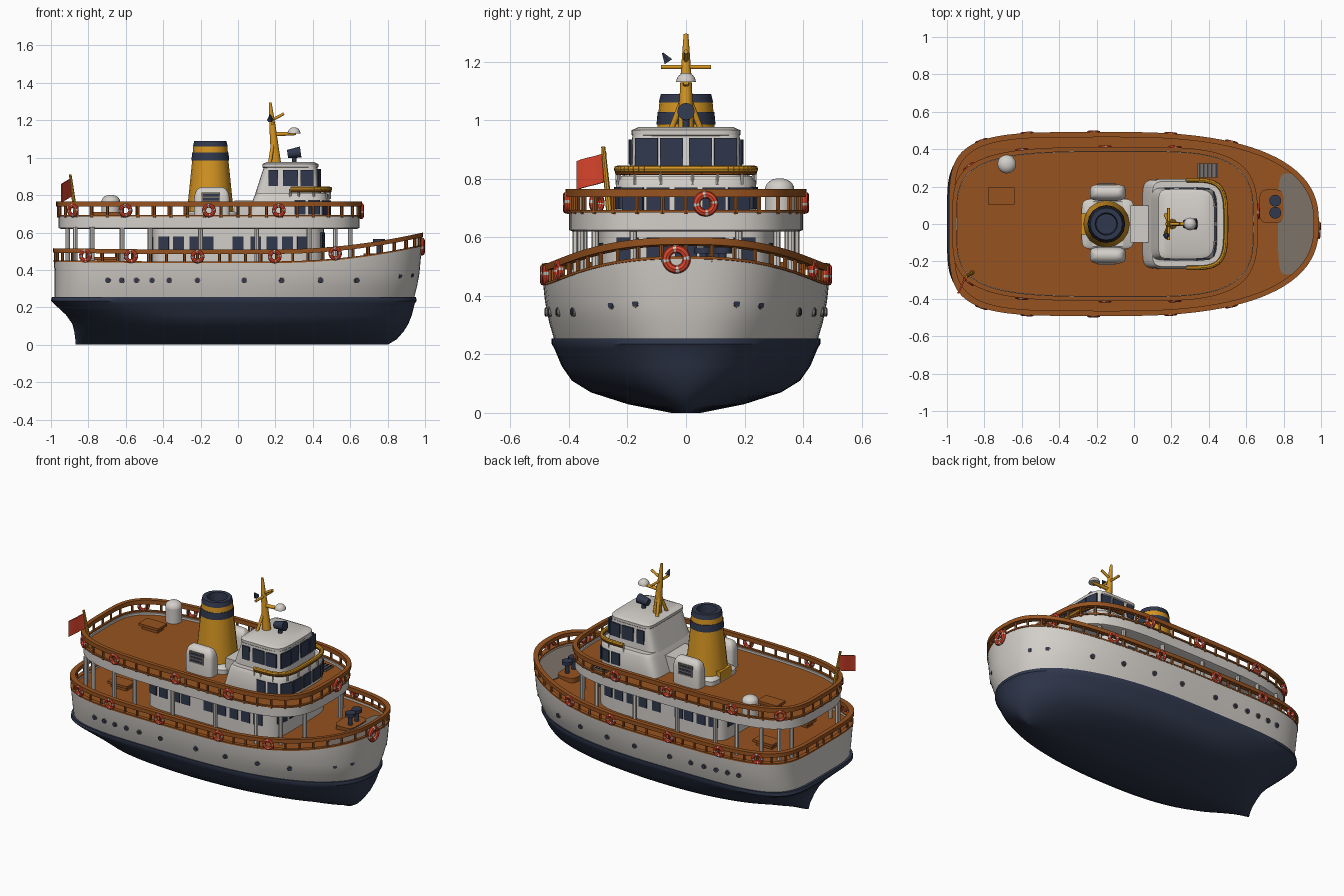
import bpy, bmesh, math
from mathutils import Vector, Matrix

if "Cube" in bpy.data.objects:
    bpy.data.objects.remove(bpy.data.objects["Cube"])

MATS = []
for n, c in (("white_paint", (.65, .62, .585)), ("navy_paint", (.030, .040, .075)), ("brown_wood", (.31, .086, .014)),
             ("yellow_paint", (.66, .30, .016)), ("red_paint", (.70, .06, .025)), ("grey_metal", (.20, .165, .135))):
    MATS.append(bpy.data.materials.new(n))
    MATS[-1].diffuse_color = (*c, 1)
WHITE, NAVY, BROWN, YELLOW, RED, GREY = range(6)
bm = bmesh.new()  # the part being built

def finish(name):
    """Turn the current bmesh into an object with only the materials it uses."""
    bmesh.ops.recalc_face_normals(bm, faces=bm.faces)
    used = sorted({f.material_index for f in bm.faces})
    for f in bm.faces:
        f.material_index = used.index(f.material_index)
    me = bpy.data.meshes.new(name)
    bm.to_mesh(me)
    bm.clear()
    for i in used:
        me.materials.append(MATS[i])
    bpy.context.collection.objects.link(bpy.data.objects.new(name, me))

def loft(rings, mat, closed=False, bottom=None, top=None):
    """Skin rings of points; mat is a colour or a rule of the ring number; bottom and top are cap colours."""
    rows = [[bm.verts.new(p) for p in r] for r in rings]
    n = len(rows[0])
    for i in range(len(rows) if closed else len(rows) - 1):
        a, b = rows[i], rows[(i + 1) % len(rows)]
        for j in range(n):
            f = bm.faces.new((a[j], a[(j + 1) % n], b[(j + 1) % n], b[j]))
            f.material_index = mat(i) if callable(mat) else mat
    for row, cap in ((rows[0], bottom), (rows[-1], top)):
        for j in range(n // 2 if cap is not None else 0):  # strips across the ring
            q = dict.fromkeys((row[j], row[j + 1], row[(n - j - 1) % n], row[(n - j) % n]))
            bm.faces.new(list(q)).material_index = cap

def ring(o, z, d=0, n=96, dy=0):
    """Plan outline o = (back, front, half width, back power, front power, middle), grown by d."""
    xb, xf, w, nb, nf, cx = o
    out = []
    for i in range(n):
        c, s = math.cos(2 * math.pi * i / n), math.sin(2 * math.pi * i / n)
        p = 2 / (nf if c >= 0 else nb)
        x = cx + math.copysign(((xf - cx if c >= 0 else cx - xb) + d) * abs(c) ** p, c)
        y = math.copysign((w + d) * abs(s) ** p, s) if abs(s) > 1e-9 else 0
        out.append(Vector((x, y + dy, z(x) if callable(z) else z)))
    return out

def spot(o, x, y, z):
    """Nearest point on an outline with its outward direction."""
    r = ring(o, z, n=720)
    i = min(range(720), key=lambda k: (r[k].x - x) ** 2 + (r[k].y - y) ** 2)
    t = r[(i + 1) % 720] - r[i - 1]
    return r[i], Vector((t.y, -t.x, 0)).normalized()

def walk(o, count, z):
    """Evenly spaced points along an outline."""
    r = ring(o, z, n=720)
    total, run, out = sum((r[i] - r[i - 1]).length for i in range(720)), 0, []
    for i, p in enumerate(r):
        if run >= total / count * len(out):
            out.append(p)
        run += (r[(i + 1) % 720] - p).length
    return out

def tube(p, q, r0, r1, mat, seg=10):
    p, q = Vector(p), Vector(q)
    m = (q - p).to_track_quat('Z', 'Y').to_matrix()
    circ = [m @ Vector((math.cos(2 * math.pi * k / seg), math.sin(2 * math.pi * k / seg), 0)) for k in range(seg)]
    loft([[p + v * r0 for v in circ], [q + v * r1 for v in circ]], mat, bottom=mat, top=mat)

def box(c, size, mat, angle=0):
    m = Matrix.Translation(c) @ Matrix.Rotation(angle, 4, 'Z') @ Matrix.Diagonal((*size, 1))
    for v in bmesh.ops.create_cube(bm, size=1, matrix=m)['verts']:
        for f in v.link_faces:
            f.material_index = mat

def dome(x, y, z, r, h, mat):
    loft([ring((x - r * c, x + r * c, r * c, 2, 2, x), z + h * s, 0, 16, y) for c, s in
          ((math.cos(a * math.pi / 12), math.sin(a * math.pi / 12)) for a in range(6))], mat, bottom=mat, top=mat)

def pane(o, x, y, z, w, h):
    """Thin window plate lying on an outline wall."""
    p, n = spot(o, x, y, z)
    box(p + n * .001, (.009, w, h), NAVY, math.atan2(n.y, n.x))

def buoy(o, x, y, z, R=.026, r=.011):
    p, n = spot(o, x, y, z)
    spokes = [Vector((-n.y * math.cos(a), n.x * math.cos(a), math.sin(a))) for a in (math.pi * i / 12 for i in range(24))]
    loft([[p + d * (R + r * math.cos(b)) + n * (.01 + r * math.sin(b)) for b in (k * math.pi / 4 for k in range(8))]
          for d in spokes], lambda i: WHITE if i % 6 == 0 else RED, closed=True)

def rail(o, z0, z1, d, mat):
    loft([ring(o, z0, d), ring(o, z1, d), ring(o, z1, -d), ring(o, z0, -d)], mat, closed=True)

def rise(base):
    """Sheer line climbing toward the bow."""
    return lambda x: base + (.088 * ((x - .2) / .78) ** 2 if x > .2 else .012 * max(0, -x - .5))

# hull: navy bottom, white topsides, wooden main deck with grey bow plate
LEVELS = [(0, -.87, .80, .05, 2, 2), (.03, -.87, .85, .20, 2, 2), (.07, -.875, .885, .325, 2.2, 2),
          (.11, -.885, .91, .39, 2.5, 2.1), (.16, -.92, .93, .425, 3, 2.2), (.22, -.985, .945, .45, 4.5, 2.3),
          (.235, -1, .955, .459, 4.7, 2.3), (.255, -.995, .952, .459, 4.7, 2.3), (.255, -.98, .943, .452, 4.7, 2.3),
          (.31, -.98, .957, .468, 4.7, 2.4), (.38, -.98, .97, .482, 4.7, 2.5)]
HULL = (-.985, .983, .488, 4.7, 2.5, -.1)
loft([ring((*lv[1:], -.1), lv[0]) for lv in LEVELS] + [ring(HULL, rise(z), d) for z, d in
     ((.437, 0), (.437, -.02), (.425, -.02))], lambda i: NAVY if i < 8 else WHITE, bottom=NAVY, top=BROWN)
PLATE = (.77, .962, .27, 4, 2.2, .82)
loft([ring(PLATE, rise(.42)), ring(PLATE, rise(.43))], GREY, top=GREY)
finish("hull")
# portholes along the topsides
HOLES = [(x, .475, .345) for x in (-.70, -.62, -.54, -.46, -.37, -.16, .03, .23, .45)]
for x, y, z in HOLES + [(.64, .40, .345), (.85, .24, .37), (.91, .16, .375)]:
    for s in (-1, 1):
        p, n = spot((-.98, .963, .475, 4.7, 2.45, -.1), x, s * y, z)
        tube(p - n * .012, p + n * .006, .016, .016, GREY, 12)
        tube(p, p + n * .009, .012, .012, NAVY, 12)
finish("portholes")
# main deck railing
RAIL = (-.975, .975, .478, 4.7, 2.5, -.1)
rail(RAIL, rise(.486), rise(.51), .014, BROWN)
rail(RAIL, rise(.437), rise(.446), .012, BROWN)
for p in walk(RAIL, 60, rise(.43)):
    tube(p, p + Vector((0, 0, .06)), .008, .008, BROWN, 6)
finish("main_railing")
# upper deck: white fascia band, wooden floor, railing
UPPER = (-.96, .65, .40, 4, 3.5, 0)
loft([ring(UPPER, .62, -.012), ring(UPPER, .625), ring(UPPER, .685), ring(UPPER, .685, -.015),
      ring(UPPER, .672, -.015)], WHITE, bottom=WHITE, top=BROWN)
finish("upper_deck")
rail(UPPER, .738, .765, .012, BROWN)
rail(UPPER, .685, .694, .007, BROWN)
for p in walk(UPPER, 50, .68):
    tube(p, p + Vector((0, 0, .065)), .008, .008, BROWN, 6)
finish("upper_railing")
# pillars holding the upper deck
for x, y in ((-.91, .23), (-.87, .30), (-.78, .35), (-.62, .37), (-.47, .375), (-.2, .375), (.1, .375),
             (.38, .36), (.52, .31), (.60, .18)):
    for s in (-1, 1):
        tube((x, s * y, .42), (x, s * y, .63), .013, .013, WHITE, 8)
finish("deck_pillars")
# lower cabin with windows on all sides
CABIN = (-.46, .46, .30, 9, 6, 0)
loft([ring(CABIN, .42), ring(CABIN, .63)], WHITE)
finish("lower_cabin")
for k in range(20):
    pane(CABIN, -.40 + k // 2 * .083, .3 - .6 * (k % 2), .545, .058, .07)
for y in (-.2, -.1, 0, .1, .2):
    pane(CABIN, .46, y, .56, .075, .08)
    pane(CABIN, -.46, y, .54, .06, .07)
finish("cabin_windows")
# wheelhouse: rounded base, bridge and roof
BASE, BRIDGE, ROOF = (.085, .49, .24, 9, 4, .28), (.12, .435, .19, 9, 6, .28), (.13, .43, .186, 9, 5, .28)
loft([ring((.045, *BASE[1:]), .67), ring(BASE, .79), ring(BASE, .81, -.012)], WHITE, top=WHITE)
loft([ring((.09, .445, .195, 9, 6, .28), .80), ring((.138, .425, .183, 9, 6, .28), .95)], WHITE)
loft([ring(ROOF, .945, -.005), ring(ROOF, .95), ring(ROOF, .966), ring(ROOF, .977, -.025)], WHITE, False, WHITE, WHITE)
finish("wheelhouse")
for s in (-1, 1):
    for o, x, y, z, w, h in ((BRIDGE, .19, .191, .892, .05, .085), (BRIDGE, .28, .191, .892, .08, .085),
                             (BRIDGE, .37, .191, .892, .07, .085), (BASE, .33, .24, .735, .06, .075),
                             (BASE, .41, .24, .735, .06, .075), (BRIDGE, .435, .046, .892, .078, .095),
                             (BRIDGE, .435, .135, .892, .078, .095), (BASE, .49, .19, .73, .078, .08),
                             (BASE, .49, .095, .73, .078, .08)):
        pane(o, x, s * y, z, w, h)
pane(BASE, .49, 0, .73, .078, .08)
finish("wheelhouse_windows")
# handrail around the bridge front: yellow on a thin wooden strip
pts = [p for p in walk((.08, .492, .235, 9, 4, .28), 90, .833) if p.x > .26]
pts.sort(key=lambda p: math.atan2(p.y, p.x - .25))
for a, b in zip(pts, pts[1:]):
    tube(a, b, .012, .012, YELLOW, 8)
    tube(a - Vector((0, 0, .012)), b - Vector((0, 0, .012)), .008, .008, BROWN, 8)
for p in pts[::5]:
    tube((p.x, p.y, .78), p, .006, .006, WHITE, 6)
finish("bridge_handrail")
# funnel with navy bands, hollow top and white plinth
STEPS = [(.68, .128), (.985, .097), (.985, .101), (1.028, .097), (1.028, .094), (1.06, .091), (1.06, .093),
         (1.09, .086), (1.09, .06), (1.03, .055)]
loft([ring((-.148 - r, -.148 + r, r, 2, 2, -.148), z, n=16) for z, r in STEPS],
     lambda i: YELLOW if i in (0, 4) else NAVY, top=NAVY)
finish("funnel")
PLINTH = (-.28, .0, .135, 7, 7, -.14)
loft([ring(PLINTH, .67), ring(PLINTH, .70), ring(PLINTH, .712, -.015)], WHITE, top=WHITE)
box((.03, 0, .72), (.10, .20, .10), WHITE)
box((-.268, 0, .71), (.03, .11, .06), YELLOW)
finish("funnel_plinth")
# rounded ventilators either side of the funnel
for s in (-1, 1):
    loft([ring((-.235, -.045, .045, 4, 4, -.14), z, d, 32, s * .168)
          for z, d in ((.67, 0), (.785, 0), (.815, -.007), (.832, -.018), (.842, -.034))], WHITE, top=WHITE)
    box((-.145, s * .213, .778), (.10, .008, .07), GREY)
    for k in range(3):
        box((-.145, s * .215, .757 + k * .021), (.085, .008, .012), NAVY)
finish("ventilators")
# mast with crossbars, radar, wind vane and searchlight
for p, q, r0, r1 in (((.205, 0, .96), (.185, 0, 1.16), .028, .018), ((.185, 0, 1.16), (.172, 0, 1.295), .018, .008),
                     ((.185, -.085, 1.182), (.185, .085, 1.182), .008, .008),
                     ((.185, 0, 1.125), (.31, 0, 1.13), .012, .01), ((.18, 0, 1.20), (.245, 0, 1.235), .008, .008),
                     ((.17, .05, .97), (.19, 0, 1.1), .01, .01), ((.17, -.05, .97), (.19, 0, 1.1), .01, .01)):
    tube(p, q, r0, r1, YELLOW)
dome(.30, 0, 1.13, .034, .033, WHITE)
tube((.172, -.06, 1.20), (.172, -.08, 1.23), .018, .003, NAVY, 6)
finish("mast")
tube((.30, 0, .97), (.30, 0, 1.01), .012, .012, NAVY)
tube((.265, 0, 1.02), (.335, 0, 1.03), .022, .030, NAVY, 12)
finish("searchlight")
# stern flag and staff
tube((-.865, -.26, .67), (-.897, -.283, .91), .012, .007, YELLOW, 8)
finish("flag_staff")
cols = [Vector((-.893 - .05 * t, -.275 - .095 * t + .006 * math.sin(6 * t), .84 - .03 * t)) for t in (0, .2, .4, .6, .8, 1)]
loft([[p + Vector((d, -d, h)) for d, h in ((-.003, -.048), (.003, -.048), (.003, .05), (-.003, .05))] for p in cols],
     RED, bottom=RED, top=RED)
finish("flag")
# life rings on both railings
for s in (-1, 1):
    for x in (-.83, -.57, -.17, .20, .53):
        buoy(RAIL, x, s * .478, rise(.472)(x))
    for x, y in ((-.9, .33), (-.6, .4), (-.16, .4), (.22, .4)):
        buoy(UPPER, x, s * y, .718)
buoy(RAIL, .975, -.03, .525, .035, .014)
buoy(UPPER, .65, .07, .715, .031, .013)
finish("life_rings")
# deck fittings: dome vent, benches, stair hatch and bow winch
tube((-.68, .32, .67), (-.68, .32, .765), .05, .05, WHITE, 16)
dome(-.68, .32, .765, .05, .037, WHITE)
finish("dome_vent")
for x, y, z in ((-.71, .15, .672), (-.70, .18, .43), (-.70, -.18, .43)):
    box((x, y, z + .03), (.14, .09, .016), BROWN)
    box((x, y, z + .011), (.11, .06, .022), BROWN)
finish("benches")
box((.395, .285, .676), (.11, .075, .012), GREY)
for k in range(5):
    box((.351 + k * .022, .285, .680), (.008, .07, .012), NAVY)
finish("stair_hatch")
loft([ring((.67, .80, .09, 4, 4, .735), z, 0, 32, .095) for z in (.43, .488)], BROWN, top=BROWN)
for y in (.06, .125):
    tube((.755, y, .48), (.755, y, .55), .014, .014, NAVY, 12)
    tube((.755, y, .545), (.755, y, .565), .032, .032, NAVY, 12)
finish("bow_winch")
# smooth shading with sharp edges kept
bpy.ops.object.select_all(action='SELECT')
bpy.context.view_layer.objects.active = bpy.data.objects["hull"]
bpy.ops.object.shade_smooth_by_angle(angle=math.radians(37))

for m in bpy.data.materials:
    if m.users and not m.is_grease_pencil:
        m.use_nodes = True
        m.node_tree.nodes["Principled BSDF"].inputs["Base Color"].default_value = m.diffuse_color
